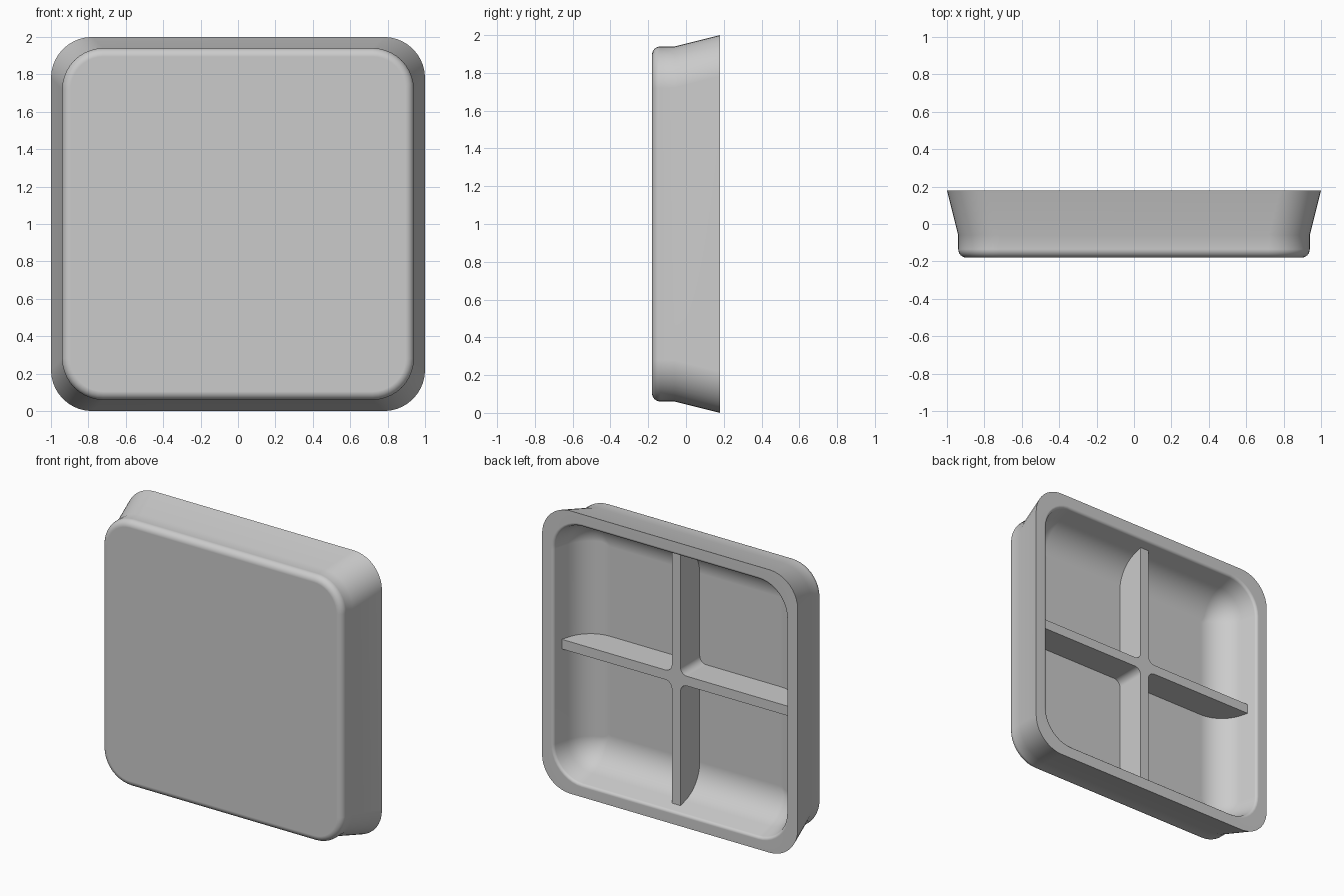
import bpy, bmesh
from math import sin, cos, pi, atan

cube = bpy.data.objects.get("Cube")
if cube:
    bpy.data.objects.remove(cube, do_unlink=True)

grey = bpy.data.materials.new("light grey")
grey.use_nodes = True
colour = (0.6, 0.6, 0.6, 1)
grey.diffuse_color = colour
grey.node_tree.nodes["Principled BSDF"].inputs["Base Color"].default_value = colour

MID = 1.0          # height of the centre
CORNER_STEPS = 10


def rounded_square(half, radius, y):
    """Points of a rounded square in the xz plane at depth y."""
    points = []
    for quarter in range(4):
        a0 = quarter * pi / 2
        sx = 1 if quarter in (0, 3) else -1
        sz = 1 if quarter < 2 else -1
        c = half - radius
        for i in range(CORNER_STEPS + 1):
            a = a0 + pi / 2 * i / CORNER_STEPS
            points.append((sx * c + radius * cos(a), y, MID + sz * c + radius * sin(a)))
    return points


def finish(bm, name):
    bmesh.ops.recalc_face_normals(bm, faces=bm.faces)
    mesh = bpy.data.meshes.new(name)
    bm.to_mesh(mesh)
    bm.free()
    mesh.materials.append(grey)
    obj = bpy.data.objects.new(name, mesh)
    bpy.context.collection.objects.link(obj)
    bpy.ops.object.select_all(action="DESELECT")
    obj.select_set(True)
    bpy.context.view_layer.objects.active = obj
    bpy.ops.object.shade_smooth_by_angle(angle=pi / 6)
    weighted = obj.modifiers.new("weighted normals", "WEIGHTED_NORMAL")
    weighted.keep_sharp = True
    return obj


def arc(cx, cy, r, start, end, steps):
    """Arc in (half size, depth) space."""
    return [(cx + r * cos(start + (end - start) * i / steps),
             cy + r * sin(start + (end - start) * i / steps)) for i in range(steps + 1)]


# Tray shell: wall profile from the front face, round the rim, down the sloped
# inner wall and through a large fillet to the inner floor
FRONT, BACK, FLOOR = -0.18, 0.18, -0.105
DRAFT = atan(0.25)
COVE = 0.22
outer = arc(0.895, FRONT + 0.045, 0.045, -pi / 2, 0, 6) + [(0.94, -0.06), (1.0, BACK)]
lip = arc(0.93, BACK - 0.022, 0.022, pi / 2, pi - DRAFT, 4)
inner = arc(0.667, FLOOR + COVE, COVE, -DRAFT, -pi / 2, 10)
sections = [(h, 0.22 - max(0, 0.94 - h), y) for h, y in outer]
sections += [(h, max(0.015, 0.22 - (0.91 - h)), y) for h, y in lip + inner]

bm = bmesh.new()
rings = [[bm.verts.new(p) for p in rounded_square(*s)] for s in sections]
n = len(rings[0])
for a, b in zip(rings, rings[1:]):
    for i in range(n):
        j = (i + 1) % n
        bm.faces.new((a[i], a[j], b[j], b[i]))
bm.faces.new(rings[0])
bm.faces.new(rings[-1])
finish(bm, "tray_shell")

# Cross-shaped divider with filleted inner corners
HALF, REACH, FILLET, RIB_BACK = 0.034, 0.9, 0.05, 0.11
outline = []
for quarter in range(4):
    c = HALF + FILLET
    arm = [(REACH, -HALF), (REACH, HALF)] + arc(c, c, FILLET, -pi / 2, -pi, 6)
    ca, sa = round(cos(quarter * pi / 2)), round(sin(quarter * pi / 2))
    outline += [(x * ca - z * sa, x * sa + z * ca) for x, z in arm]

bm = bmesh.new()
face = bm.faces.new([bm.verts.new((x, FLOOR - 0.01, MID + z)) for x, z in outline])
grown = bmesh.ops.extrude_face_region(bm, geom=[face])["geom"]
verts = [v for v in grown if isinstance(v, bmesh.types.BMVert)]
bmesh.ops.translate(bm, verts=verts, vec=(0, RIB_BACK - FLOOR + 0.01, 0))
finish(bm, "cross_divider")
